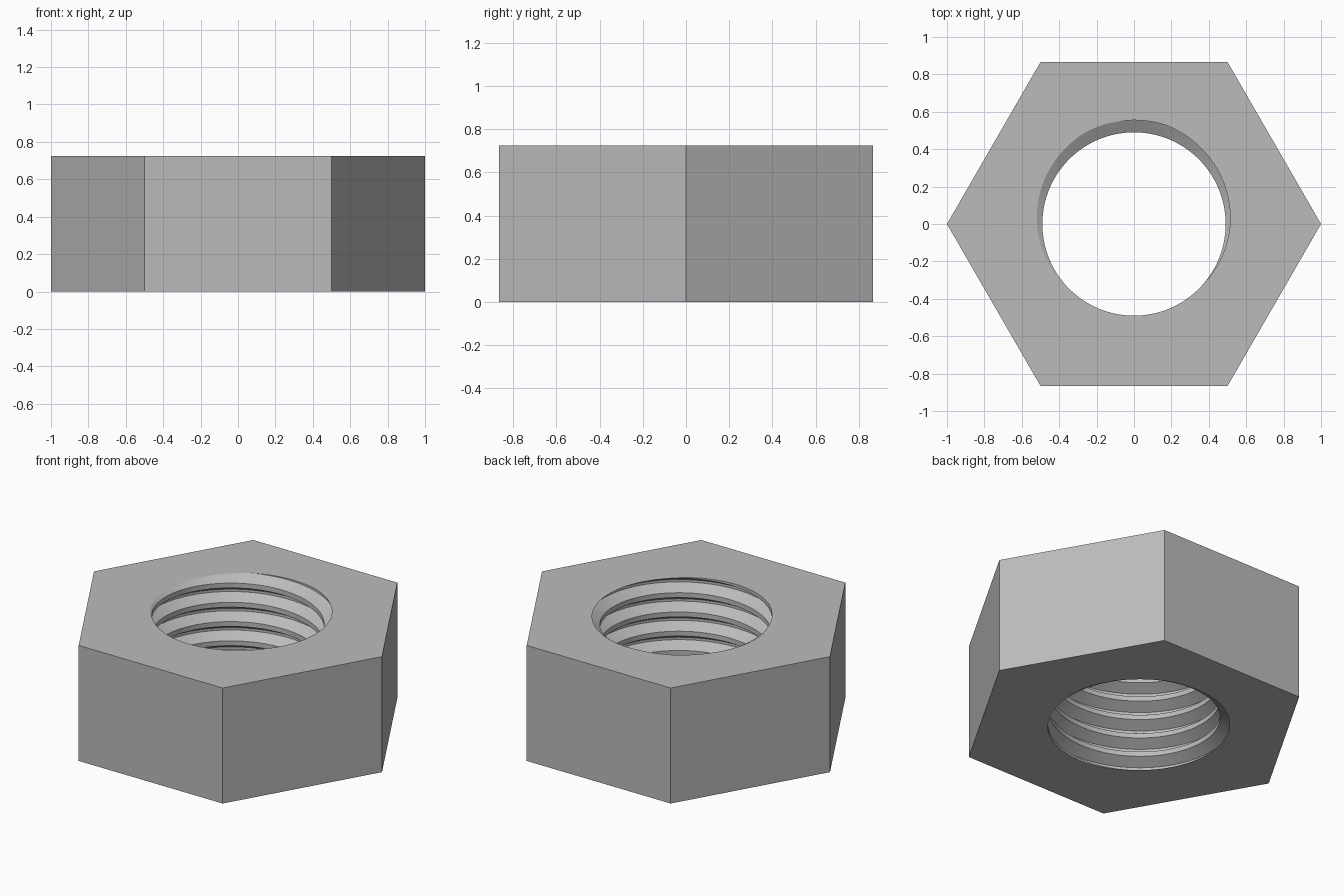
import bpy, bmesh
from math import sin, cos, pi, radians

default = bpy.data.objects.get("Cube")
if default:
    bpy.data.objects.remove(default, do_unlink=True)

HEIGHT, TURNS, SEGMENTS = 0.725, 6, 144
PITCH = HEIGHT / TURNS
MINOR, MAJOR = 0.49, 0.555
START = 0.639                                 # thread phase at the bottom, angle zero
# one pitch of thread: (fraction of pitch, radius)
PROFILE = [(0, MINOR), (0.3125, MAJOR), (0.4375, MAJOR), (0.75, MINOR), (1, MINOR)]


def thread_radius(phase):
    phase %= 1.0
    for (a, ra), (b, rb) in zip(PROFILE, PROFILE[1:]):
        if phase <= b:
            return ra + (rb - ra) * (phase - a) / (b - a)


def section(angle):
    """Closed radial section: outer wall, then the thread clipped to the nut."""
    turn = angle / (2 * pi)
    outer = cos(pi / 6) / cos(angle % (pi / 3) - pi / 6)
    points = [(outer, 0)]
    for k in range(-2, TURNS + 3):
        for step, radius in PROFILE[:-1]:
            z = PITCH * (k + step - START + turn)
            if z < 0 or z > HEIGHT:
                z = min(max(z, 0), HEIGHT)
                radius = thread_radius(z / PITCH - turn + START)
            points.append((radius, z))
    points.append((outer, HEIGHT))
    return [(r * cos(angle), r * sin(angle), z) for r, z in points]


# sweep the section round the axis
bm = bmesh.new()
columns = [[bm.verts.new(p) for p in section(2 * pi * i / SEGMENTS)]
           for i in range(SEGMENTS + 1)]
walls = []
for i in range(SEGMENTS):
    a, b = columns[i], columns[i + 1]
    for j in range(len(a)):
        bm.faces.new((a[j - 1], b[j - 1], b[j], a[j]))
    if i % (SEGMENTS // 6):
        walls.append(bm.edges.get((a[0], a[-1])))

# join each flat side into one face, then weld the seam and clipped thread ends
bmesh.ops.dissolve_edges(bm, edges=walls, use_verts=False)
bmesh.ops.remove_doubles(bm, verts=bm.verts[:], dist=0.00002)
bmesh.ops.dissolve_degenerate(bm, edges=bm.edges[:], dist=0.00002)
bmesh.ops.recalc_face_normals(bm, faces=bm.faces[:])

mesh = bpy.data.meshes.new("hex_nut")
bm.to_mesh(mesh)
bm.free()
nut = bpy.data.objects.new("hex_nut", mesh)
bpy.context.collection.objects.link(nut)

# plain grey metal
grey = bpy.data.materials.new("grey")
grey.use_nodes = True
colour = (0.5, 0.5, 0.5, 1)
grey.diffuse_color = colour
grey.node_tree.nodes["Principled BSDF"].inputs["Base Color"].default_value = colour
mesh.materials.append(grey)

bpy.context.view_layer.objects.active = nut
nut.select_set(True)
bpy.ops.object.shade_smooth_by_angle(angle=radians(30))
